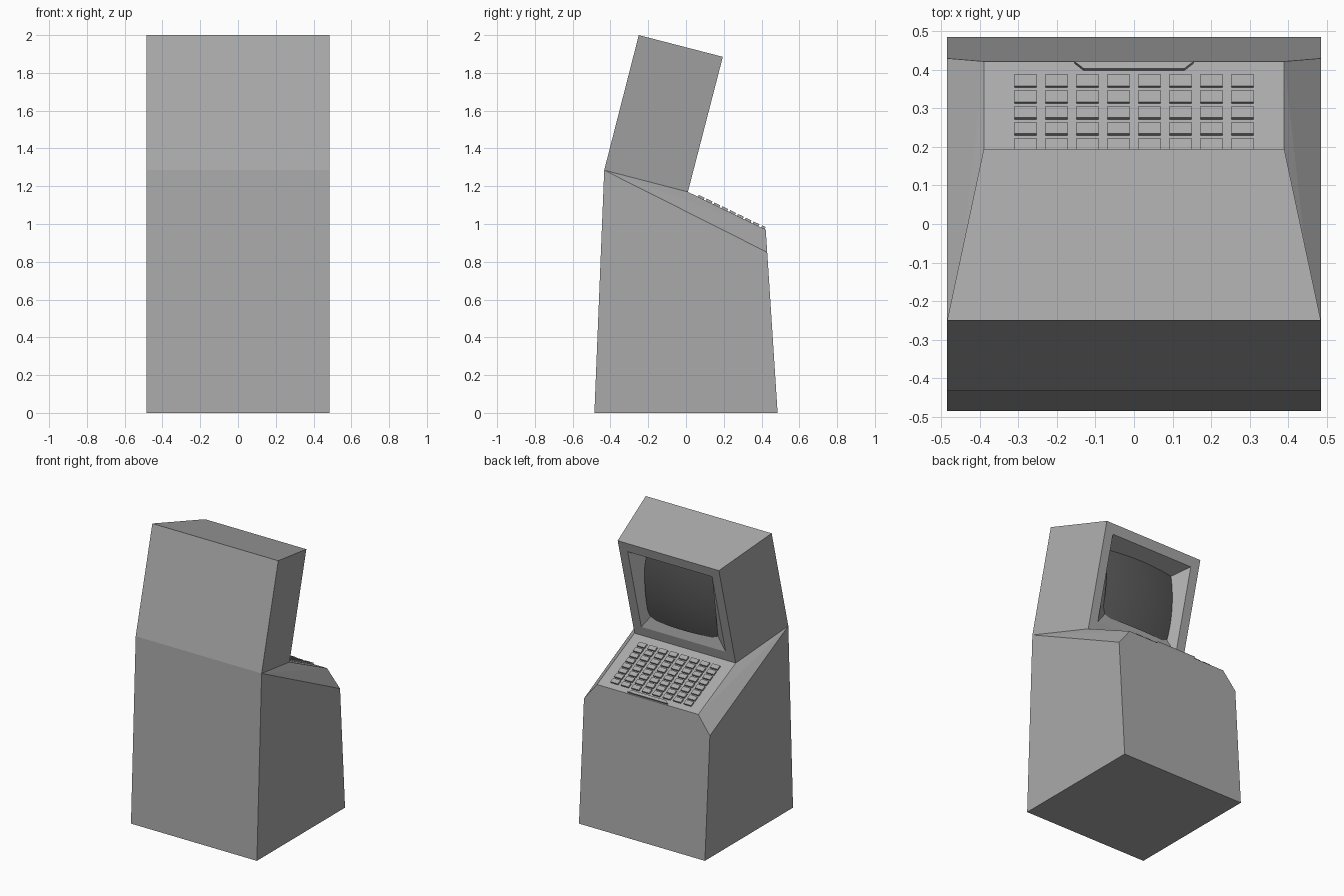
import bpy, bmesh, math
from mathutils import Vector

if "Cube" in bpy.data.objects:
    bpy.data.objects.remove(bpy.data.objects["Cube"])


def material(name, value):
    m = bpy.data.materials.new(name)
    m.diffuse_color = (value, value, value, 1)
    m.use_nodes = True
    m.node_tree.nodes["Principled BSDF"].inputs["Base Color"].default_value = m.diffuse_color
    return m


CASE = material("case_grey", 0.40)
GLASS = material("dark_screen", 0.10)


def finish(name, bm, mat, recalc=True):
    if recalc:
        bmesh.ops.recalc_face_normals(bm, faces=bm.faces)
    me = bpy.data.meshes.new(name)
    bm.to_mesh(me)
    bm.free()
    me.materials.append(mat)
    ob = bpy.data.objects.new(name, me)
    bpy.context.collection.objects.link(ob)
    return ob


def hull(bm, points):
    vs = [bm.verts.new(p) for p in points]
    bmesh.ops.convex_hull(bm, input=vs)


# Cabinet: mirrored outline points (half width, y, z), all convex
bm = bmesh.new()
half = [(0.485, -0.485, 0), (0.485, 0.485, 0), (0.485, -0.433, 1.285),
        (0.485, 0.43, 0.85), (0.39, 0.01, 1.17), (0.39, 0.422, 0.97)]
hull(bm, [(s * x, y, z) for x, y, z in half for s in (1, -1)])
bmesh.ops.dissolve_limit(bm, angle_limit=math.radians(2),
                         verts=bm.verts, edges=bm.edges)
finish("cabinet", bm, CASE)

# Frame of the display face: origin at its foot, up along it, normal outward
O = Vector((0, 0.01, 1.17))
UP = Vector((0, 0.185, 0.715)).normalized()
N = Vector((0, UP.z, -UP.y))


def on_face(x, v, depth=0.0):
    return O + Vector((x, 0, 0)) + UP * v - N * depth


# Monitor hood: rings from the back, to the front rim, opening and recess
S_W, S_LO, S_HI, D_LO, D_HI = 0.26, 0.15, 0.60, 0.03, 0.105
rings = [
    [(-0.485, -0.433, 1.285), (0.485, -0.433, 1.285), (0.485, -0.25, 2), (-0.485, -0.25, 2)],
    [(-0.39, 0.01, 1.17), (0.39, 0.01, 1.17), (0.39, 0.195, 1.885), (-0.39, 0.195, 1.885)],
    [on_face(-0.325, 0.07), on_face(0.325, 0.07), on_face(0.325, 0.67), on_face(-0.325, 0.67)],
    [on_face(-S_W, S_LO, D_LO), on_face(S_W, S_LO, D_LO),
     on_face(S_W, S_HI, D_HI), on_face(-S_W, S_HI, D_HI)],
]
bm = bmesh.new()
loops = [[bm.verts.new(p) for p in r] for r in rings]
bm.faces.new(loops[0])
bm.faces.new(loops[-1])
for a, b in zip(loops, loops[1:]):
    for i in range(4):
        j = (i + 1) % 4
        bm.faces.new((a[i], a[j], b[j], b[i]))
finish("monitor_hood", bm, CASE)

# Bulging screen, slightly oversized so it meets the recess walls
bm = bmesh.new()
n = 12
grid = []
for r in range(n + 1):
    t = (2 * r / n - 1) * 1.07
    row = []
    for c in range(n + 1):
        s = (2 * c / n - 1) * 1.07
        k = (t + 1) / 2
        depth = D_LO + (D_HI - D_LO) * k - 0.04 * (1 - (s * s + t * t) / 2)
        row.append(bm.verts.new(on_face(S_W * s, S_LO + (S_HI - S_LO) * k, depth)))
    grid.append(row)
for r in range(n):
    for c in range(n):
        f = bm.faces.new((grid[r][c], grid[r + 1][c], grid[r + 1][c + 1], grid[r][c + 1]))
        f.smooth = True
bm.normal_update()
if sum((f.normal.y for f in bm.faces)) < 0:
    bmesh.ops.reverse_faces(bm, faces=bm.faces)
finish("screen", bm, GLASS, recalc=False)

# Sloped keyboard panel
SLOPE = (0.97 - 1.17) / (0.422 - 0.01)
PN = Vector((0, -SLOPE, 1)).normalized()


def on_panel(x, y, h):
    return Vector((x, y, 1.17 + SLOPE * (y - 0.01))) + PN * h


# Key grid
bm = bmesh.new()
for row in range(8):
    for col in range(8):
        x, y = (col - 3.5) * 0.0805, 0.369 - row * 0.0415
        hull(bm, [on_panel(x + sx * 0.029, y + sy * 0.015, h)
                  for sx in (-1, 1) for sy in (-1, 1) for h in (-0.003, 0.011)])
bmesh.ops.dissolve_limit(bm, angle_limit=0.01, verts=bm.verts, edges=bm.edges)
finish("keys", bm, CASE)

# Tapered bar at the front edge of the keyboard
bm = bmesh.new()
hull(bm, [on_panel(s * x, y, h) for s in (-1, 1)
          for x, y in ((0.13, 0.398), (0.155, 0.417)) for h in (-0.003, 0.012)])
bmesh.ops.dissolve_limit(bm, angle_limit=0.01, verts=bm.verts, edges=bm.edges)
finish("front_bar", bm, CASE)
